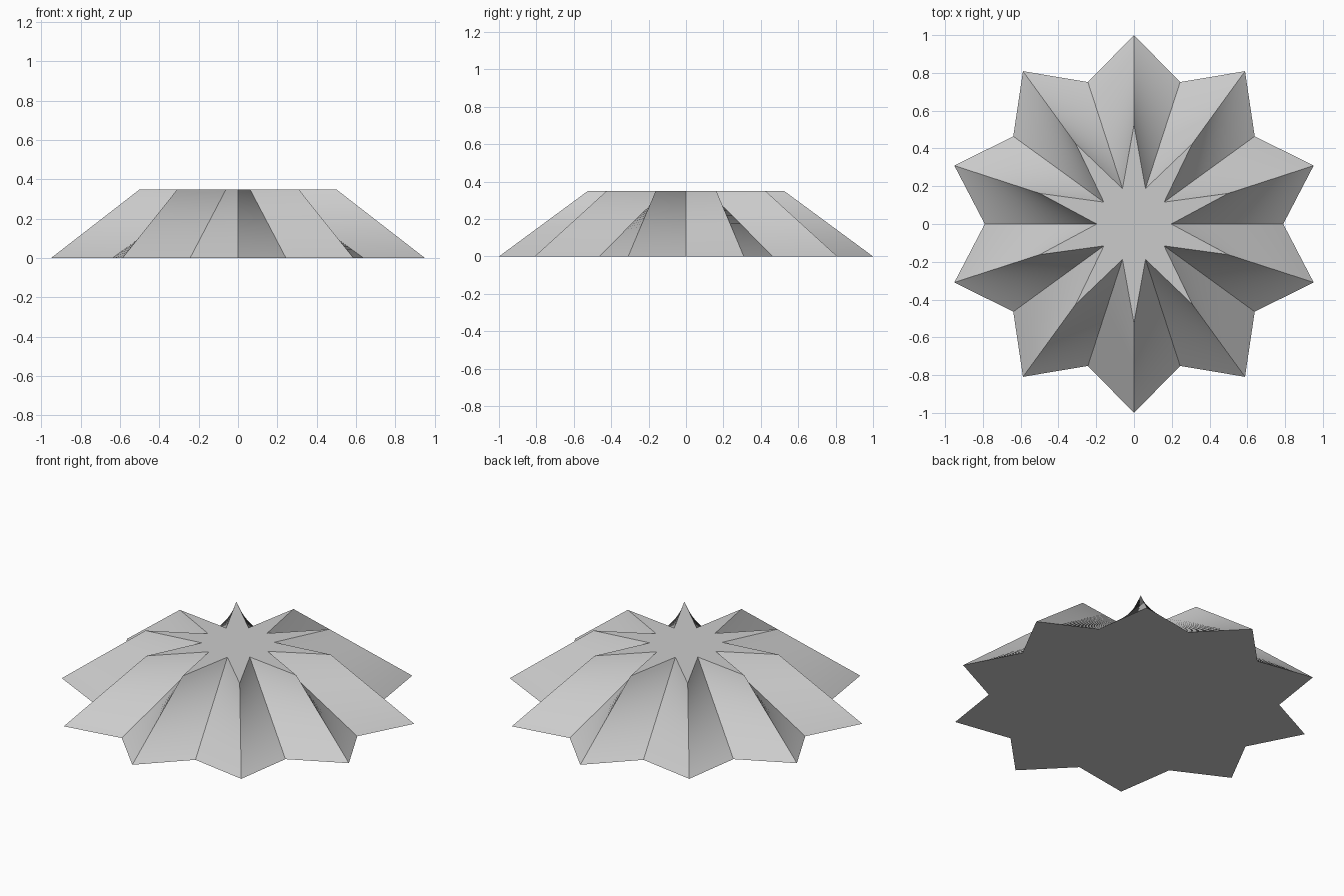
import bpy, bmesh, math

if "Cube" in bpy.data.objects:
    bpy.data.objects.remove(bpy.data.objects["Cube"])

POINTS = 10
ROWS = 24
HEIGHT = 0.35
BASE_TIP, BASE_VALLEY = 1.0, 0.79
TOP_TIP, TOP_VALLEY = 0.525, 0.197


def star_ring(bm, t):
    """Star outline at height fraction t."""
    tip = BASE_TIP + (TOP_TIP - BASE_TIP) * t
    valley = BASE_VALLEY + (TOP_VALLEY - BASE_VALLEY) * t
    ring = []
    for i in range(POINTS * 2):
        a = math.pi / 2 + i * math.pi / POINTS
        r = valley if i % 2 else tip
        ring.append(bm.verts.new((r * math.cos(a), r * math.sin(a), HEIGHT * t)))
    return ring


# Tapered star body: stacked rings with closed top and bottom
bm = bmesh.new()
rings = [star_ring(bm, k / ROWS) for k in range(ROWS + 1)]
n = POINTS * 2
for low, high in zip(rings, rings[1:]):
    for i in range(n):
        j = (i + 1) % n
        bm.faces.new((low[i], low[j], high[j], high[i]))
bm.faces.new(rings[-1])
bm.faces.new(rings[0][::-1])

mesh = bpy.data.meshes.new("star_frustum")
bm.to_mesh(mesh)
bm.free()
star = bpy.data.objects.new("star_frustum", mesh)
bpy.context.collection.objects.link(star)

# Single grey colour
grey = bpy.data.materials.new("light_grey")
grey.diffuse_color = (0.6, 0.6, 0.6, 1.0)
grey.use_nodes = True
grey.node_tree.nodes["Principled BSDF"].inputs["Base Color"].default_value = grey.diffuse_color
mesh.materials.append(grey)

# Smooth twisted flanks, sharp ridges
bpy.context.view_layer.objects.active = star
star.select_set(True)
bpy.ops.object.shade_smooth_by_angle(angle=math.radians(30))
